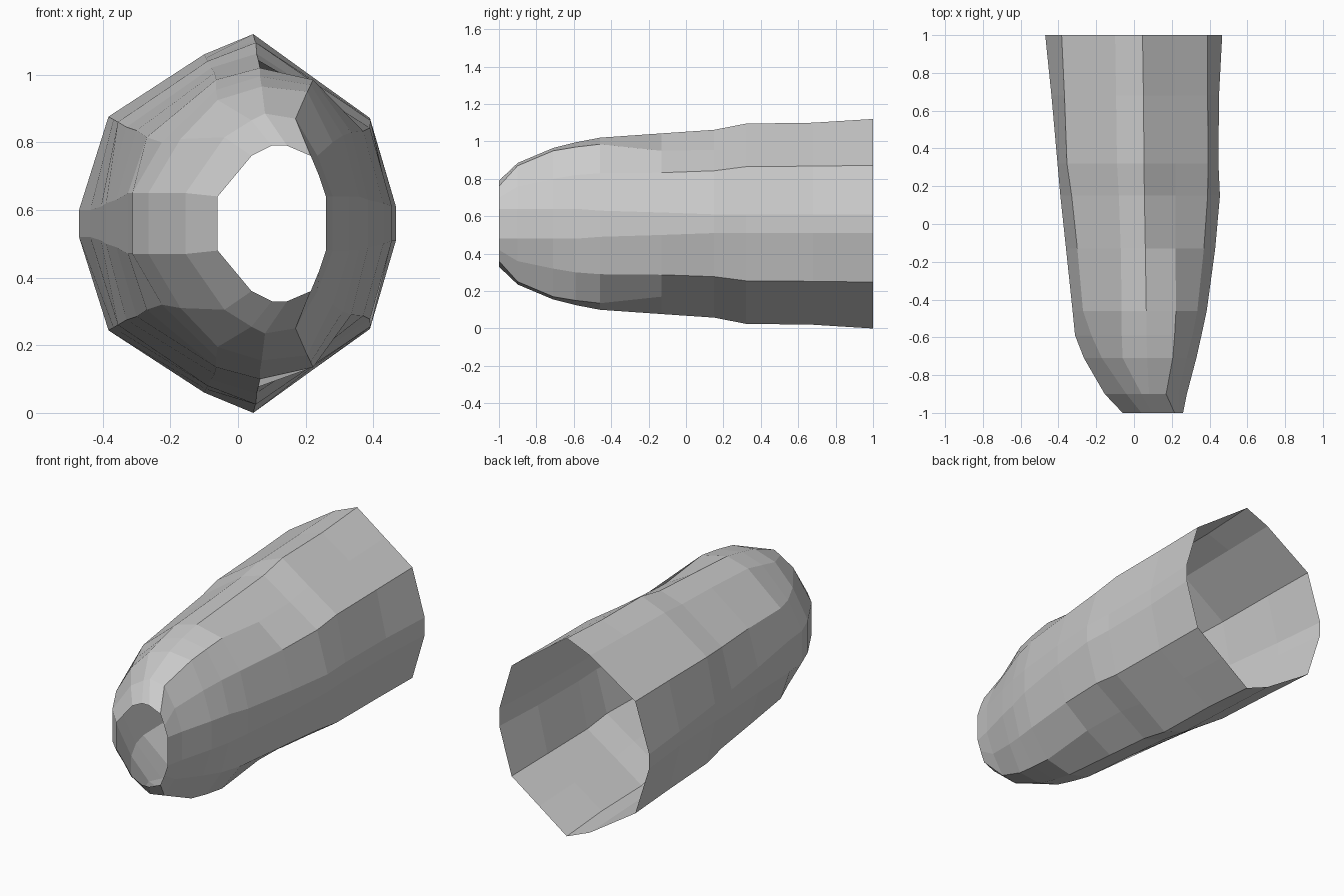
import bpy, bmesh

MID = 0.56  # height of the mirror plane

# Upper half sections, left to right: y, then (x, z) of seven points
sections = [
    (-1.00, (-.06, .64), (.04, .76), (.10, .79), (.145, .79), (.215, .76), (.24, .70), (.26, .64)),
    (-0.90, (-.155, .65), (-.04, .815), (.04, .865), (.08, .885), (.17, .87), (.235, .76), (.28, .64)),
    (-0.71, (-.265, .65), (-.17, .81), (-.06, .925), (.07, .965), (.205, .95), (.28, .80), (.33, .64)),
    (-0.59, (-.312, .65), (-.225, .80), (-.065, .955), (.065, .995), (.215, .97), (.31, .82), (.357, .64)),
    (-0.46, (-.325, .65), (-.27, .815), (-.065, .985), (.065, 1.02), (.222, .985), (.335, .83), (.385, .63)),
    (-0.13, (-.36, .63), (-.30, .835), (-.07, 1.005), (.06, 1.043), (.22, .95), (.37, .833), (.43, .62)),
    (0.15, (-.39, .62), (-.33, .845), (-.08, 1.02), (.055, 1.062), (.22, .955), (.39, .843), (.455, .61)),
    (0.32, (-.405, .61), (-.355, .86), (-.09, 1.04), (.053, 1.095), (.22, .98), (.392, .865), (.447, .61)),
    (0.68, (-.437, .60), (-.368, .868), (-.095, 1.05), (.05, 1.10), (.22, .985), (.39, .868), (.45, .61)),
    (1.00, (-.47, .60), (-.383, .876), (-.10, 1.06), (.045, 1.12), (.218, .995), (.39, .872), (.467, .61)),
]

# Open tapered sleeve: bridge each full ring to the next
bm = bmesh.new()
rings = []
for y, *half in sections:
    full = half + [(x, 2 * MID - z) for x, z in reversed(half)]
    rings.append([bm.verts.new((x, y, z)) for x, z in full])
for a, b in zip(rings, rings[1:]):
    n = len(a)
    for i in range(n):
        j = (i + 1) % n
        bm.faces.new((a[i], b[i], b[j], a[j]))
bmesh.ops.recalc_face_normals(bm, faces=bm.faces)
mesh = bpy.data.meshes.new("tapered_sleeve")
bm.to_mesh(mesh)
bm.free()
sleeve = bpy.data.objects.new("tapered_sleeve", mesh)
bpy.context.collection.objects.link(sleeve)
